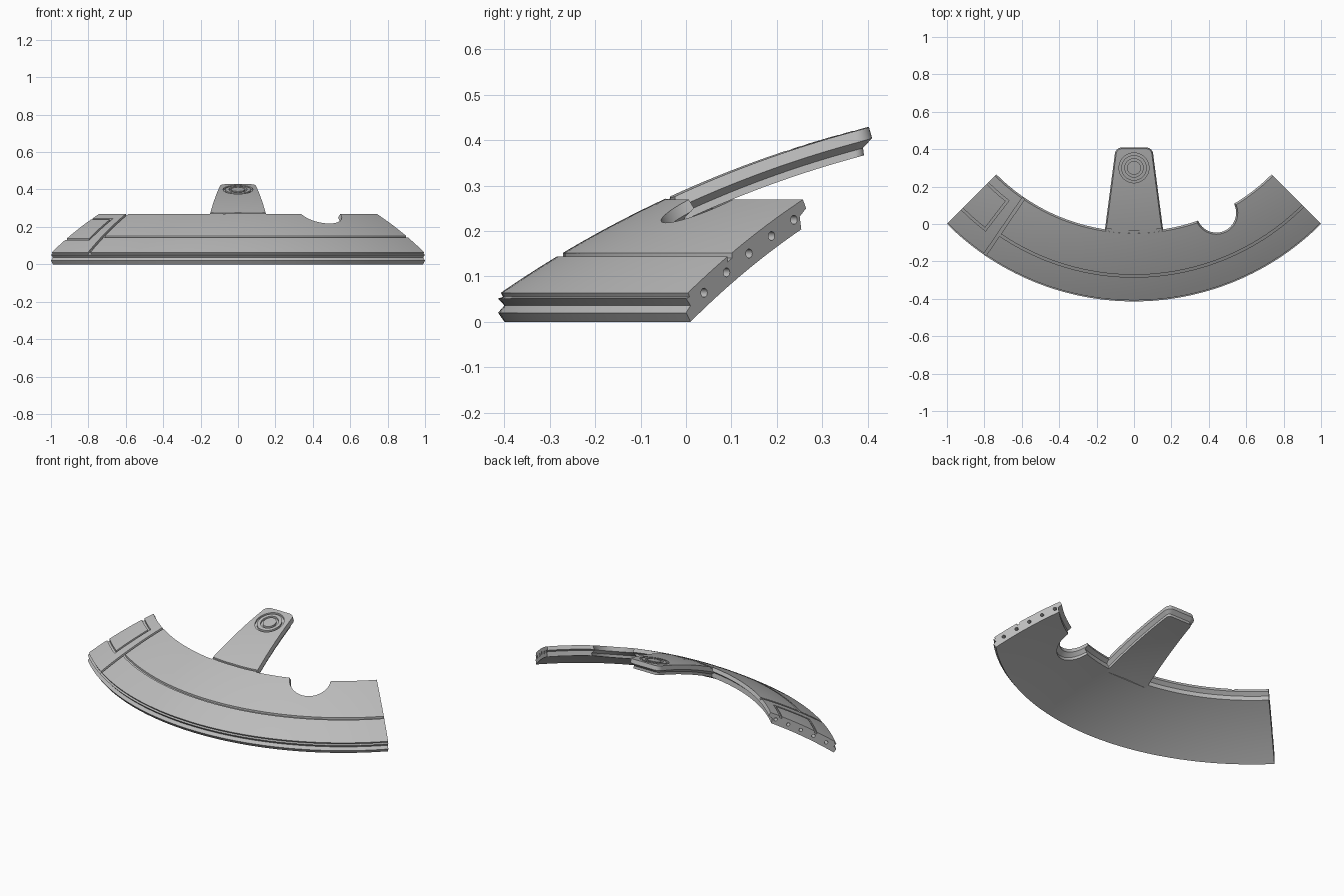
import bpy, bmesh
from math import sin, cos, sqrt, radians, pi

cube = bpy.data.objects.get("Cube")
if cube:
    bpy.data.objects.remove(cube, do_unlink=True)

DOME_R, DOME_Z = 2.48, -1.9775     # sphere that carries the top surface

grey = bpy.data.materials.new("plain_grey")
grey.use_nodes = True
grey.diffuse_color = (0.5, 0.5, 0.5, 1)
grey.node_tree.nodes["Principled BSDF"].inputs["Base Color"].default_value = (0.5, 0.5, 0.5, 1)


def dome(r, depth):
    return sqrt((DOME_R - depth) ** 2 - r * r) + DOME_Z


def polar(r, a, z):
    return (r * sin(a), 1 - r * cos(a), z)


def on_dome(x, y, depth):
    return (x, y, dome(sqrt(x * x + (1 - y) ** 2), depth))


def span(a, b, n):
    return [a + (b - a) * i / n for i in range(n + 1)]


def loft(name, loops, closed=False, mirror_cap=False):
    """Skin a row of equal point loops and cap both ends."""
    bm = bmesh.new()
    rows = [[bm.verts.new(p) for p in loop] for loop in loops]
    n = len(rows[0])
    pairs = list(zip(rows, rows[1:])) + ([(rows[-1], rows[0])] if closed else [])
    for a, b in pairs:
        for i in range(n):
            j = (i + 1) % n
            bm.faces.new((a[i], a[j], b[j], b[i]))
    if not closed:
        for row in (rows[0], rows[-1]):
            if mirror_cap:
                for i in range(n // 2):
                    ids = dict.fromkeys((i, i + 1, n - i - 1, (n - i) % n))
                    bm.faces.new([row[k] for k in ids])
            else:
                bm.faces.new(row)
    bmesh.ops.recalc_face_normals(bm, faces=bm.faces)
    mesh = bpy.data.meshes.new(name)
    bm.to_mesh(mesh)
    bm.free()
    mesh.materials.append(grey)
    ob = bpy.data.objects.new(name, mesh)
    bpy.context.collection.objects.link(ob)
    return ob


def cut(targets, cutter):
    for ob in targets:
        mod = ob.modifiers.new("cut", 'BOOLEAN')
        mod.operation, mod.solver, mod.object = 'DIFFERENCE', 'EXACT', cutter
        bpy.context.view_layer.objects.active = ob
        bpy.ops.object.modifier_apply(modifier=mod.name)
    bpy.data.objects.remove(cutter, do_unlink=True)


def box_section(r0, r1, a0, a1, depth):
    return [polar(r0, a0, dome(r0, -0.02)), polar(r1, a1, dome(r1, -0.02)),
            polar(r1, a1, dome(r1, depth)), polar(r0, a0, dome(r0, depth))]


def arc_groove(r, width, a0, a1, depth=0.01):
    h = width / 2
    return loft("arc_cutter", [box_section(r - h, r + h, a, a, depth)
                               for a in span(radians(a0), radians(a1), 40)])


def radial_groove(angle, width, r0, r1, depth=0.01):
    a, h = radians(angle), width / 2
    return loft("radial_cutter", [box_section(r, r, a - h / r, a + h / r, depth)
                                  for r in span(r0, r1, 10)])


def circle_groove(cx, cy, r0, r1, depth=0.01):
    loops = []
    for i in range(48):
        t = 2 * pi * i / 48
        loops.append([on_dome(cx + r * cos(t), cy + r * sin(t), d)
                      for r, d in ((r0, -0.02), (r1, -0.02), (r1, depth), (r0, depth))])
    return loft("circle_cutter", loops, closed=True)


# Curved shell with a finned outer rim and a stepped inner rim
rim = [(1.40, 0), (1.414, 0.02), (1.40, 0.036), (1.414, 0.051), (1.403, 0.055)]
top = [(r, dome(r, 0)) for r in span(1.408, 1.05, 12)]
step = [(1.04, 0.25), (1.06, 0.232)]
under = [(r, dome(r, 0.057)) for r in span(1.055, 1.39, 12)]
profile = rim + top + step + under
shell = loft("curved_shell", [[polar(r, a, z) for r, z in profile]
                              for a in span(radians(-45), radians(45), 64)])

# Tapered tongue with rounded tip, in two stepped layers
def tongue_point(s, side, inset, depth):
    yc, wc, corner = 0.37, 0.063, 0.04
    if s <= 1:
        y = -0.065 + s * (yc + 0.065)
        w = 0.160 + s * (wc + corner - 0.160) - inset
    else:
        t = (s - 1) * pi / 2
        y = yc + (corner - inset) * sin(t)
        w = wc + (corner - inset) * cos(t)
    return on_dome(side * w, y, depth)


layers = [(0.007, 0), (0, 0.025), (0.02, 0.041), (0.018, 0.057)]
tongue_loops = []
for s in span(0, 1, 16) + span(1, 2, 8)[1:]:
    right = [tongue_point(s, 1, *l) for l in layers]
    left = [tongue_point(s, -1, *l) for l in reversed(layers)]
    tongue_loops.append([tongue_point(s, 0, *layers[0])] + right
                        + [tongue_point(s, 0, *layers[-1])] + left)
tongue = loft("tongue", tongue_loops, mirror_cap=True)

# Round notch in the inner rim
notch = [(0.123, -0.06), (0.115, 0), (0.106, 0.025), (0.124, 0.041), (0.122, 0.057), (0.122, 0.12)]
cut([shell], loft("notch_cutter", [
    [on_dome(0.44 + r * cos(2 * pi * i / 48), 0.06 + r * sin(2 * pi * i / 48), d)
     for i in range(48)] for r, d in notch], mirror_cap=True))

# Panel lines on the shell
cut([shell], arc_groove(1.278, 0.013, -34.4, 46))
cut([shell], radial_groove(-34.4, 0.016, 1.02, 1.43))
cut([shell], arc_groove(1.30, 0.013, -46, -37.5))
cut([shell], arc_groove(1.107, 0.013, -46, -37.5))
cut([shell], radial_groove(-37.7, 0.013, 1.101, 1.306))

# Seam between shell and tongue, and rings on the tongue
cut([shell, tongue], arc_groove(1.04, 0.010, -8.5, 8.5, 0.008))
cut([tongue], circle_groove(0, 0.30, 0.068, 0.080))
cut([tongue], circle_groove(0, 0.30, 0.037, 0.049))

# Peg holes in both end faces
for side in (-1, 1):
    for r in span(1.358, 1.078, 4):
        z = dome(r, 0.028)
        cut([shell], loft("hole_cutter", [
            [polar(r + 0.01 * cos(2 * pi * i / 16), side * radians(a), z + 0.01 * sin(2 * pi * i / 16))
             for i in range(16)] for a in (43.3, 46)]))

# Smooth curved faces, keep creases sharp
bpy.ops.object.select_all(action='DESELECT')
for ob in (shell, tongue):
    ob.select_set(True)
bpy.context.view_layer.objects.active = shell
bpy.ops.object.shade_smooth_by_angle(angle=radians(25))
